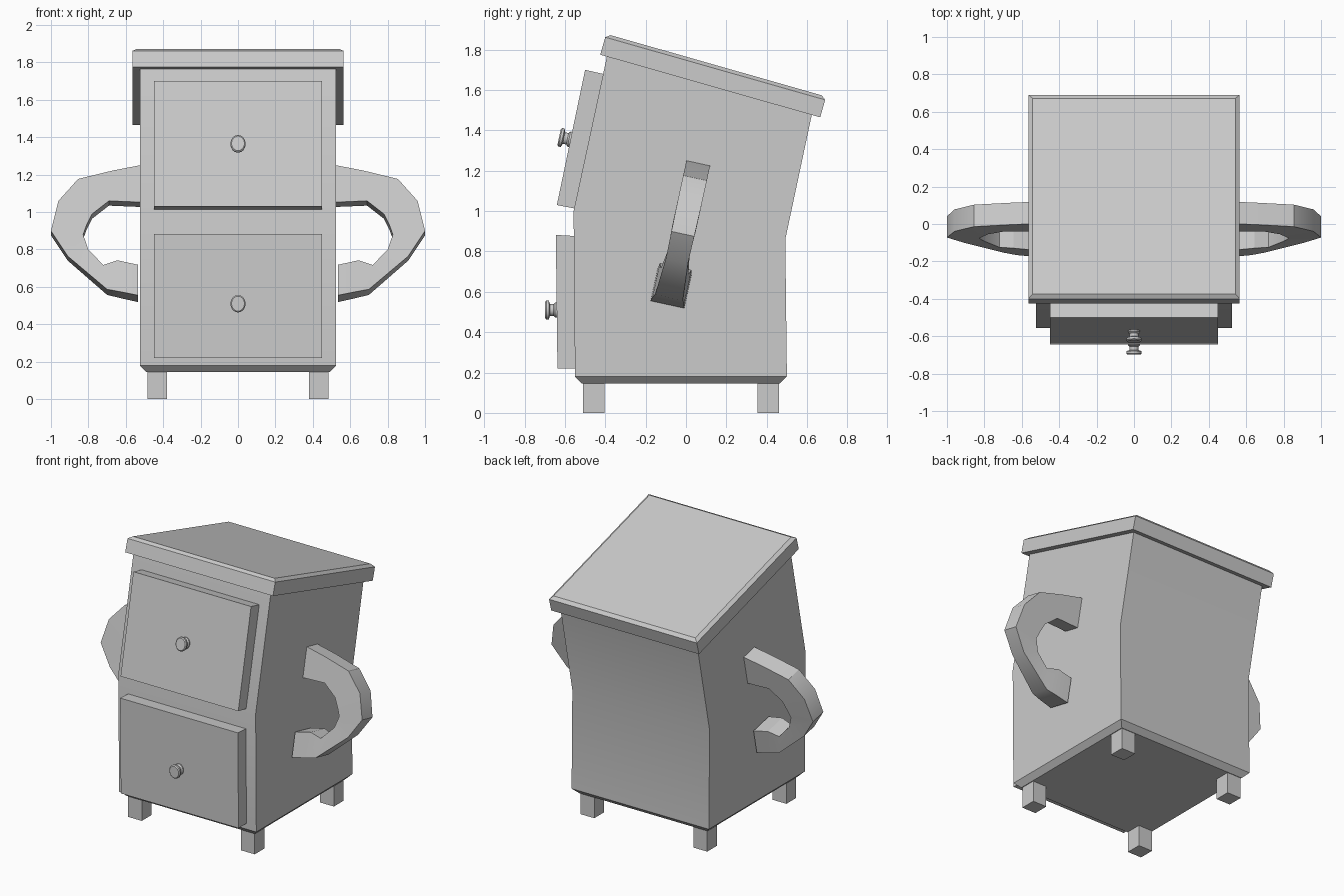
import bpy, bmesh, math
from mathutils import Matrix, Vector

old = bpy.data.objects.get("Cube")
if old:
    bpy.data.objects.remove(old, do_unlink=True)

GREY = (0.6, 0.6, 0.6, 1.0)
grey = bpy.data.materials.new("plain grey")
grey.use_nodes = True
grey.diffuse_color = GREY
grey.node_tree.nodes["Principled BSDF"].inputs["Base Color"].default_value = GREY


def finish(name, bm):
    """Turn a bmesh into a shaded object."""
    bmesh.ops.recalc_face_normals(bm, faces=bm.faces)
    mesh = bpy.data.meshes.new(name)
    bm.to_mesh(mesh)
    bm.free()
    mesh.materials.append(grey)
    obj = bpy.data.objects.new(name, mesh)
    bpy.context.collection.objects.link(obj)
    bpy.ops.object.select_all(action="DESELECT")
    obj.select_set(True)
    bpy.context.view_layer.objects.active = obj
    bpy.ops.object.shade_smooth_by_angle(angle=math.radians(30))
    return obj


def loft(name, rings):
    """Skin a list of equal-length rings and cap both ends."""
    bm = bmesh.new()
    loops = [[bm.verts.new(p) for p in ring] for ring in rings]
    for a, b in zip(loops, loops[1:]):
        for i in range(len(a)):
            j = (i + 1) % len(a)
            bm.faces.new((a[i], a[j], b[j], b[i]))
    bm.faces.new(loops[0])
    bm.faces.new(loops[-1])
    return finish(name, bm)


def section(half_x, front, back):
    """Rectangle across the width between a front and a back (y, z) point."""
    return [(-half_x, *front), (half_x, *front), (half_x, *back), (-half_x, *back)]


def knob(name, y, z, tilt):
    """Turned knob pointing forward, slightly taller than wide."""
    profile = [(-0.02, 0.038), (0.008, 0.038), (0.016, 0.029), (0.034, 0.029),
               (0.04, 0.047), (0.052, 0.047), (0.058, 0.04)]
    place = Matrix.Translation((0, y, z)) @ Matrix.Rotation(-tilt, 4, "X")
    rings = []
    for out, r in profile:
        angles = [math.tau * k / 16 for k in range(16)]
        rings.append([place @ Vector((0.87 * r * math.cos(a), -out, r * math.sin(a)))
                      for a in angles])
    loft(name, rings)


# Cabinet body: chamfered base, straight lower half, upper half leaning back
loft("cabinet_body", [
    section(0.49, (-0.515, 0.145), (0.465, 0.145)),
    section(0.525, (-0.55, 0.18), (0.5, 0.18)),
    section(0.525, (-0.557, 1.0), (0.492, 0.86)),
    section(0.525, (-0.39, 1.775), (0.625, 1.485)),
])

# Sloping lid with a chamfered top edge
along = Vector((0.962, -0.274))
up = Vector((0.274, 0.962))
corner = Vector((-0.425, 1.775))
lid = []
for height, inset in ((0, 0), (0.09, 0), (0.107, 0.023)):
    start = corner + up * height
    lid.append(section(0.565 - inset, start + along * inset, start + along * (1.133 - inset)))
loft("lid", lid)

# Drawers
loft("upper_drawer", [section(0.45, (-0.64, 1.03), (-0.535, 1.01)),
                      section(0.45, (-0.5, 1.7), (-0.395, 1.676))])
loft("lower_drawer", [section(0.45, (-0.637, 0.22), (-0.53, 0.22)),
                      section(0.45, (-0.645, 0.882), (-0.53, 0.875))])
knob("upper_knob", -0.572, 1.355, math.radians(12))
knob("lower_knob", -0.64, 0.51, 0)

# Legs
for side, x in (("left", 0.432), ("right", -0.432)):
    for end, y in (("front", -0.457), ("back", 0.408)):
        loft(f"{end}_{side}_leg", [
            [(x + dx * 0.053, y + dy * 0.053, z)
             for dx, dy in ((-1, -1), (1, -1), (1, 1), (-1, 1))]
            for z in (0, 0.16)])

# Arms: stations of outer edge (x, z), inner edge (x, z), half width
stations = [
    ((0.5, 1.255), (0.5, 1.052), 0.06),
    ((0.67, 1.222), (0.69, 1.06), 0.06),
    ((0.855, 1.177), (0.78, 0.99), 0.06),
    ((0.96, 1.06), (0.81, 0.93), 0.06),
    ((1.0, 0.9), (0.828, 0.88), 0.058),
    ((0.91, 0.765), (0.80, 0.80), 0.056),
    ((0.70, 0.585), (0.72, 0.715), 0.07),
    ((0.63, 0.57), (0.645, 0.738), 0.08),
    ((0.535, 0.55), (0.535, 0.713), 0.085),
]


def arm_point(sign, edge, offset):
    x, z = edge
    z -= 0.013
    return (sign * x, -0.015 + 0.218 * (z - 0.89) + 0.977 * offset, z - 0.213 * offset)


for side, sign in (("left", 1), ("right", -1)):
    loft(f"{side}_arm", [
        [arm_point(sign, outer, -w), arm_point(sign, outer, w),
         arm_point(sign, inner, w), arm_point(sign, inner, -w)]
        for outer, inner, w in stations])
